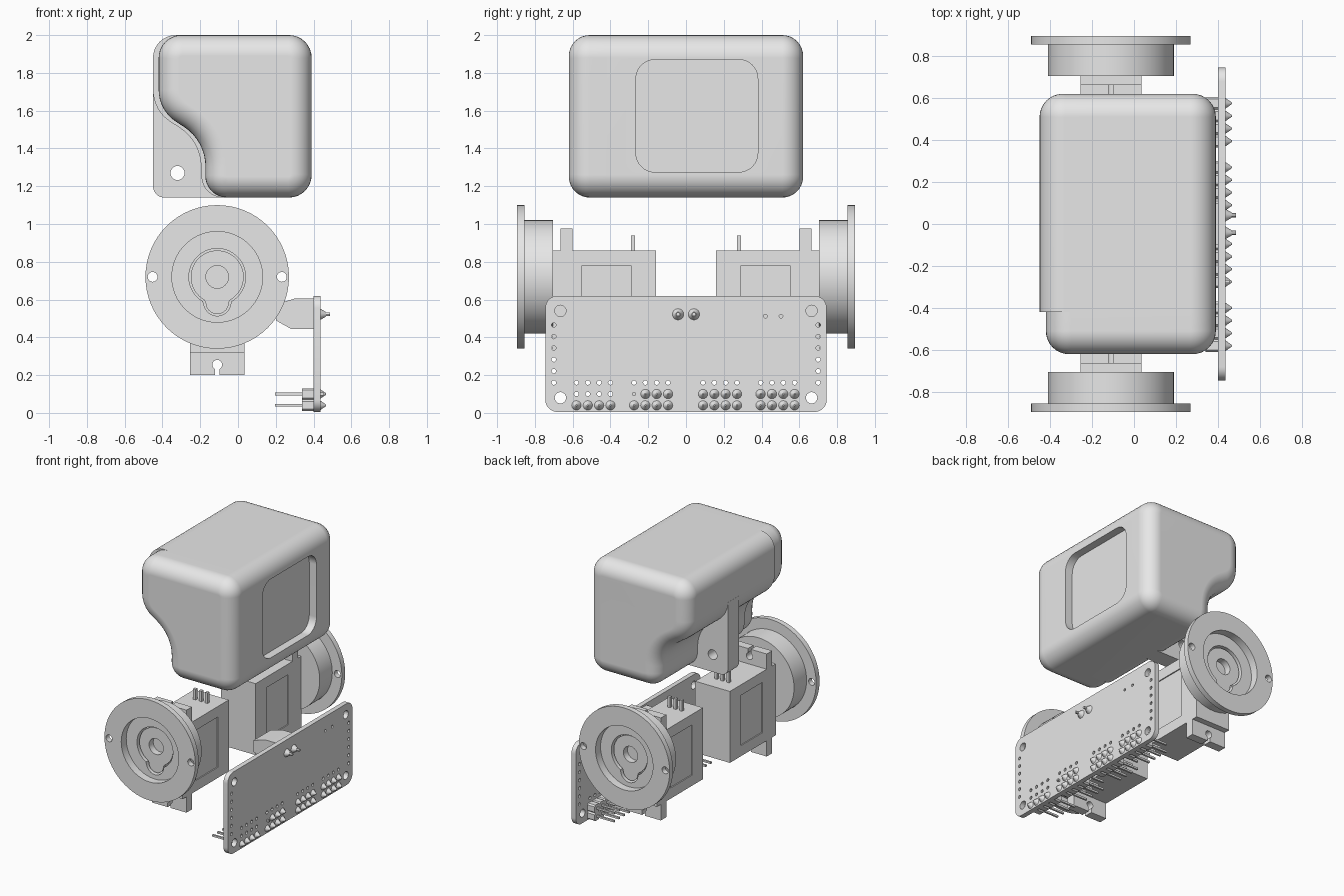
import bpy, bmesh, math
from mathutils import Matrix

if "Cube" in bpy.data.objects:
    bpy.data.objects.remove(bpy.data.objects["Cube"])

grey = bpy.data.materials.new("light_grey")
grey.use_nodes = True
grey.diffuse_color = (0.8, 0.8, 0.8, 1)
grey.node_tree.nodes["Principled BSDF"].inputs["Base Color"].default_value = (0.8, 0.8, 0.8, 1)
parts = []


def finish(name, bm):
    bmesh.ops.recalc_face_normals(bm, faces=bm.faces)
    mesh = bpy.data.meshes.new(name)
    bm.to_mesh(mesh)
    bm.free()
    mesh.materials.append(grey)
    ob = bpy.data.objects.new(name, mesh)
    bpy.context.collection.objects.link(ob)
    parts.append(ob)
    return ob


def place(axis, u, v, w):
    return (w, u, v) if axis == "x" else (u, w, v)


def add_prism(bm, pts, axis, a, b, round_end=0):
    """Extrude a 2D outline along an axis; optionally round the rim at b."""
    low = [bm.verts.new(place(axis, u, v, a)) for u, v in pts]
    top = [bm.verts.new(place(axis, u, v, b)) for u, v in pts]
    bm.faces.new(low)
    cap = bm.faces.new(top)
    for i in range(len(pts)):
        j = (i + 1) % len(pts)
        bm.faces.new((low[i], low[j], top[j], top[i]))
    if round_end:
        bmesh.ops.recalc_face_normals(bm, faces=bm.faces)
        bmesh.ops.bevel(bm, geom=list(cap.edges), offset=round_end, segments=8,
                        profile=0.5, affect="EDGES", clamp_overlap=False)


def prism(name, pts, axis, a, b, round_end=0):
    bm = bmesh.new()
    add_prism(bm, pts, axis, a, b, round_end)
    return finish(name, bm)


def rect(u0, u1, v0, v1, r=0):
    corners = [(u0, v0, r), (u1, v0, r), (u1, v1, r), (u0, v1, r)]
    return fillet(corners) if r else [c[:2] for c in corners]


def circle(u, v, r, n=24):
    return [(u + r * math.cos(k * math.tau / n), v + r * math.sin(k * math.tau / n)) for k in range(n)]


def fillet(corners, n=8):
    """Round every (u, v, radius) corner of an outline with an arc."""
    out = []
    for i, (u, v, r) in enumerate(corners):
        pu, pv, _ = corners[i - 1]
        nu, nv, _ = corners[(i + 1) % len(corners)]
        if not r:
            out.append((u, v))
            continue
        a = math.atan2(pv - v, pu - u)
        b = math.atan2(nv - v, nu - u)
        d = (b - a + math.pi) % math.tau - math.pi
        mid, half = a + d / 2, abs(d) / 2
        dist = r / math.sin(half)
        cu, cv = u + dist * math.cos(mid), v + dist * math.sin(mid)
        sweep = math.pi - abs(d)
        for k in range(n + 1):
            t = mid + math.pi + math.copysign(sweep, d) * (0.5 - k / n)
            out.append((cu + r * math.cos(t), cv + r * math.sin(t)))
    return out


def cut(ob, cutter):
    mod = ob.modifiers.new("cut", "BOOLEAN")
    mod.object, mod.operation, mod.solver = cutter, "DIFFERENCE", "EXACT"
    bpy.context.view_layer.objects.active = ob
    bpy.ops.object.modifier_apply(modifier=mod.name)
    parts.remove(cutter)
    bpy.data.objects.remove(cutter)


# Rounded housing with an S-shaped lower side
def housing_outline(inset):
    left = -0.45 + inset
    return fillet([(left, 2, 0.12), (left, 1.6, 0.2), (-0.2 + inset, 1.44, 0.25),
                   (-0.19 + inset / 2, 1.14, 0.115), (0.39, 1.14, 0.12), (0.39, 2, 0.12)])


shell = prism("housing_shell", housing_outline(0), "y", -0.42, 0.62, 0.11)
cut(shell, prism("window_cutter", rect(-0.265, 0.38, 1.275, 1.87, 0.1), "x", 0.33, 0.5))
front = prism("housing_front", housing_outline(0.03), "y", -0.42, -0.62, 0.11)

# Mounting lug under the housing
lug = prism("housing_lug", fillet([(-0.45, 1.14, 0.06), (-0.05, 1.14, 0), (-0.05, 1.7, 0),
                                   (-0.45, 1.7, 0)]), "y", 0.01, 0.14)
cut(lug, prism("lug_cutter", circle(-0.32, 1.27, 0.037), "y", -0.1, 0.3))

# Motors and wheel hubs, one at each end
CX, CZ = -0.11, 0.72


def teardrop(big, small, n=72):
    pts, d = [], 0.135
    for k in range(n):
        t = k * math.tau / n
        r, q = big, small ** 2 - (d * math.cos(t)) ** 2
        if q > 0 and math.sin(t) < 0:
            r = max(big, -d * math.sin(t) + math.sqrt(q))
        pts.append((CX + r * math.cos(t), CZ + r * math.sin(t)))
    return pts


def lathe(name, profile, s, n=64):
    bm = bmesh.new()
    verts = [bm.verts.new((CX + r, s * y, CZ)) for r, y in profile]
    edges = [bm.edges.new(pair) for pair in zip(verts, verts[1:])]
    bmesh.ops.spin(bm, geom=verts + edges, cent=(CX, 0, CZ), axis=(0, 1, 0),
                   angle=math.tau, steps=n, use_merge=True)
    bmesh.ops.remove_doubles(bm, verts=bm.verts, dist=0.0005)
    return finish(name, bm)


for side, s in (("front", -1), ("back", 1)):
    hub = lathe(side + "_wheel_hub", [(0, 0.705), (0.3, 0.705), (0.3, 0.855), (0.38, 0.855),
                (0.38, 0.895), (0.24, 0.895), (0.24, 0.835), (0, 0.835)], s)
    cut(hub, prism("horn_cutter", teardrop(0.15, 0.072), "y", s * 0.76, s * 0.92))
    bm = bmesh.new()
    for dx in (-0.342, 0.342):
        add_prism(bm, circle(CX + dx, CZ, 0.026), "y", s * 0.84, s * 0.92)
    cut(hub, finish("bolt_cutter", bm))
    horn = prism(side + "_motor_horn", teardrop(0.14, 0.062), "y", s * 0.75, s * 0.82)
    cut(horn, prism("shaft_cutter", circle(CX, CZ, 0.06), "y", s * 0.77, s * 0.9))

    body = prism(side + "_motor_body", rect(CX - 0.145, CX + 0.145, 0.32, 0.86), "y", s * 0.16, s * 0.71)
    for dx in (-0.145, 0.145):
        cut(body, prism("panel_cutter", rect(min(s * 0.29, s * 0.55), max(s * 0.29, s * 0.55), 0.4, 0.78),
                        "x", CX + dx - 0.008, CX + dx + 0.008))
    tab = prism(side + "_motor_tab", rect(CX - 0.145, CX + 0.145, 0.2, 0.975), "y", s * 0.6, s * 0.665)
    for z, end in ((0.255, 0.1), (0.92, 1.1)):
        cut(tab, prism("hole_cutter", circle(CX, z, 0.026), "y", s * 0.55, s * 0.7))
        cut(tab, prism("slot_cutter", rect(CX - 0.012, CX + 0.012, min(z, end), max(z, end)),
                       "y", s * 0.55, s * 0.7))
    bm = bmesh.new()
    for dx in (-0.05, 0, 0.05):
        add_prism(bm, rect(CX + dx - 0.011, CX + dx + 0.011, 0.85, 0.94), "y", s * 0.27, s * 0.292)
    finish(side + "_motor_pins", bm)

# Circuit board with drilled holes
board = prism("circuit_board", rect(-0.745, 0.745, 0.005, 0.62, 0.065), "x", 0.4, 0.436)
groups = [[start + 0.06 * k for k in range(4)] for start in (-0.58, -0.275, 0.09, 0.395)]
bm = bmesh.new()
drill = [(y, z, 0.03) for y in (-0.665, 0.665) for z in (0.08, 0.54)]
drill += [(y, 0.16 + 0.061 * k, 0.012) for y in (-0.7, 0.7) for k in range(6)]
drill += [(y, 0.16, 0.012) for g in groups for y in g]
drill += [(y, 0.1, 0.012) for y in groups[0]]
drill += [(0.42, 0.512, 0.01), (0.503, 0.512, 0.01)]
for y, z, r in drill:
    add_prism(bm, circle(y, z, r, 12 if r < 0.02 else 24), "x", 0.3, 0.5)
cut(board, finish("drill_cutter", bm))

# Pin headers, pins and solder joints
blocks, pins, solder = bmesh.new(), bmesh.new(), bmesh.new()


def joint(y, z, r, depth, tip=0.004):
    turn = Matrix.Translation((0.436 + depth / 2, y, z)) @ Matrix.Rotation(math.pi / 2, 4, "Y")
    bmesh.ops.create_cone(solder, cap_ends=True, segments=16, radius1=r, radius2=tip,
                          depth=depth, matrix=turn)


for i, group in enumerate(groups):
    rows = (0.04,) if i == 0 else (0.04, 0.1)
    for y in group:
        for z in rows:
            add_prism(blocks, fillet([(y + a * 0.03, z + b * 0.03, 0.01) for a, b in
                      ((-1, -1), (1, -1), (1, 1), (-1, 1))], 1), "x", 0.34, 0.4)
            add_prism(pins, rect(y - 0.007, y + 0.007, z - 0.007, z + 0.007), "x", 0.195, 0.455)
            if z < 0.1 or y > -0.25:
                joint(y, z, 0.025, 0.03)
for y in (-0.042, 0.042):
    joint(y, 0.522, 0.03, 0.03, 0.012)
    add_prism(pins, circle(y, 0.522, 0.01, 12), "x", 0.4, 0.486)
finish("pin_headers", blocks)
finish("header_pins", pins)
finish("solder_joints", solder)

# Cable connector on the inner board face
plug = prism("cable_connector", [(0.4, 0.605), (0.3, 0.605), (0.2, 0.575), (0.2, 0.49),
                                 (0.28, 0.445), (0.4, 0.445)], "y", -0.1, 0.1)
cut(plug, prism("socket_cutter", rect(-0.08, 0.08, 0.5, 0.56), "x", 0.1, 0.33))

# Smooth curved faces, keep hard edges crisp
bpy.ops.object.select_all(action="DESELECT")
for ob in parts:
    ob.select_set(True)
bpy.context.view_layer.objects.active = shell
bpy.ops.object.shade_smooth_by_angle(angle=math.radians(30))
for ob in (shell, front):
    mod = ob.modifiers.new("even_shading", "WEIGHTED_NORMAL")
    mod.keep_sharp = True
